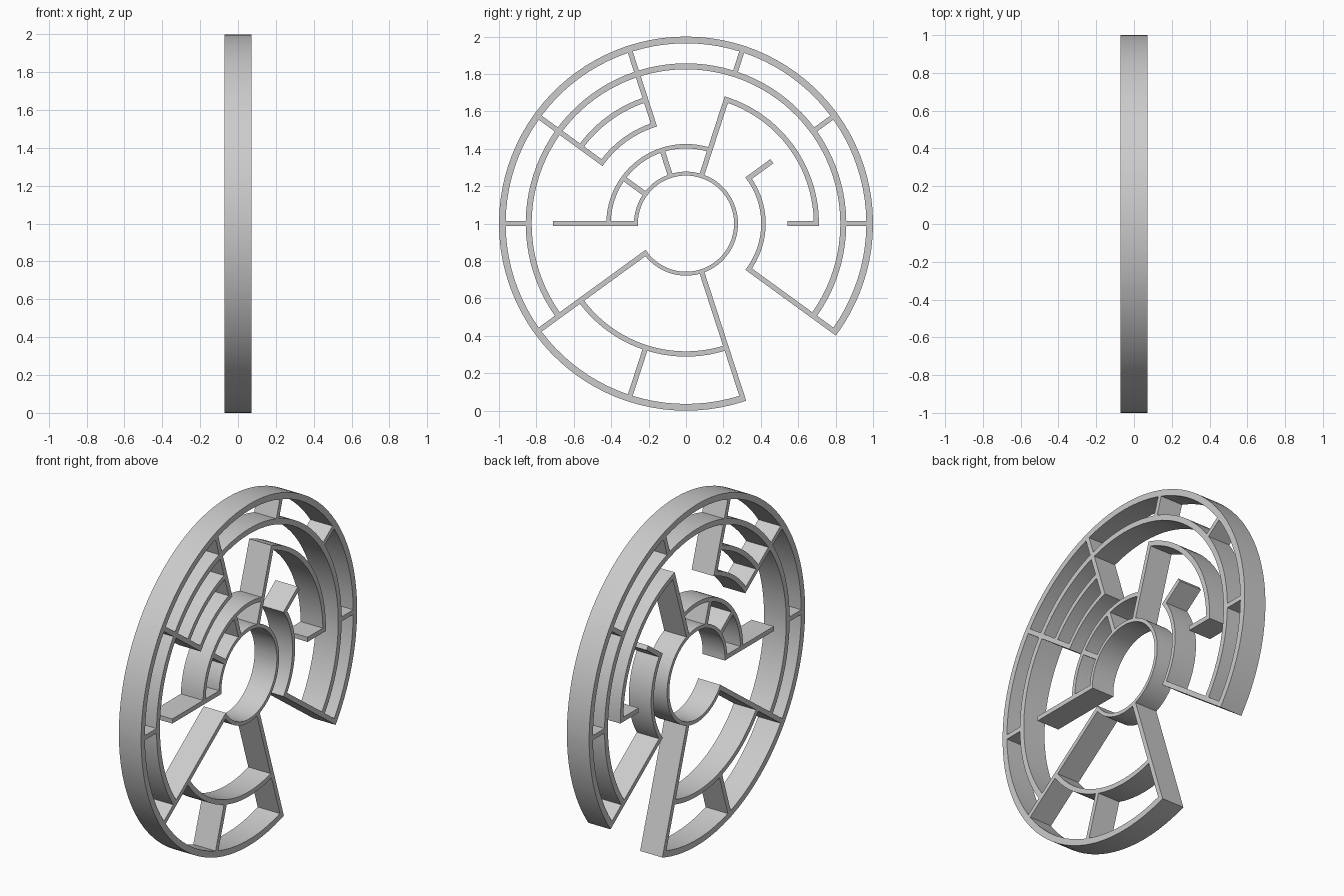
import bpy, bmesh, math

if "Cube" in bpy.data.objects:
    bpy.data.objects.remove(bpy.data.objects["Cube"])

DEPTH = 0.144            # thickness along x
SPOKE_HALF = 0.0135      # half width of radial walls
STEP = math.radians(36)  # ten sectors
SEG = 10                 # arc segments per sector

# inner and outer radius of each ring wall, from the hub outwards
RINGS = [(0.257, 0.278), (0.402, 0.426), (0.542, 0.568),
         (0.683, 0.711), (0.825, 0.857), (0.964, 1.0)]

# arcs: (ring, first spoke, last spoke), counted counter-clockwise from +y
ARCS = [(0, -4, 5), (1, 2, 5), (1, -1, 1), (2, 3, 4), (3, 0, 2),
        (3, 3, 4), (3, 6, 8), (4, -1, 6), (5, -1, 8)]

# radial walls: (spoke, inner ring, outer ring)
SPOKES = [(0, 4, 5), (0, 2, 3), (1, 4, 5), (1, 1, 2), (2, 4, 5), (2, 0, 3),
          (3, 2, 5), (3, 0, 1), (4, 2, 5), (4, 0, 1), (5, 4, 5), (5, 0, 3),
          (6, 0, 5), (7, 3, 5), (8, 0, 5), (9, 1, 5)]

bm = bmesh.new()


def polar(r, a):
    return (-DEPTH / 2, r * math.cos(a), 1 + r * math.sin(a))


def edge_angle(spoke, r, side):
    return spoke * STEP + side * math.asin(SPOKE_HALF / r)


def face(points):
    bm.faces.new([bm.verts.new(p) for p in points])


# collect the cells of the polar grid that are wall
nodes, arc_cells, spoke_cells = set(), set(), set()
for ring, a, b in ARCS:
    nodes.update((ring, k % 10) for k in range(a, b + 1))
    arc_cells.update((ring, k % 10) for k in range(a, b))
for k, a, b in SPOKES:
    nodes.update((i, k) for i in (a, b))
    spoke_cells.update((i, k) for i in range(a, b))
    # a spoke passing through a ring position without an arc stays solid
    nodes.update((i, k) for i in range(a, b + 1))

# crossings
for i, k in sorted(nodes):
    ri, ro = RINGS[i]
    face([polar(r, edge_angle(k, r, s))
          for r, s in ((ri, -1), (ro, -1), (ro, 1), (ri, 1))])

# curved walls
for i, k in sorted(arc_cells):
    def at(r, t):
        a, b = edge_angle(k, r, 1), edge_angle(k + 1, r, -1)
        return polar(r, a + (b - a) * t / SEG)
    ri, ro = RINGS[i]
    for t in range(SEG):
        face([at(ri, t), at(ro, t), at(ro, t + 1), at(ri, t + 1)])

# radial walls
for i, k in sorted(spoke_cells):
    ri, ro = RINGS[i][1], RINGS[i + 1][0]
    face([polar(r, edge_angle(k, r, s))
          for r, s in ((ri, -1), (ro, -1), (ro, 1), (ri, 1))])

# weld the plan and extrude it into one solid
bmesh.ops.remove_doubles(bm, verts=bm.verts[:], dist=1e-4)
res = bmesh.ops.extrude_face_region(bm, geom=bm.faces[:], use_keep_orig=True)
bmesh.ops.translate(bm, vec=(DEPTH, 0, 0),
                    verts=[g for g in res["geom"] if isinstance(g, bmesh.types.BMVert)])
bmesh.ops.recalc_face_normals(bm, faces=bm.faces[:])

mesh = bpy.data.meshes.new("maze_walls")
bm.to_mesh(mesh)
bm.free()
obj = bpy.data.objects.new("maze_walls", mesh)
bpy.context.collection.objects.link(obj)
bpy.context.view_layer.objects.active = obj
obj.select_set(True)
bpy.ops.object.shade_smooth_by_angle(angle=math.radians(30))
